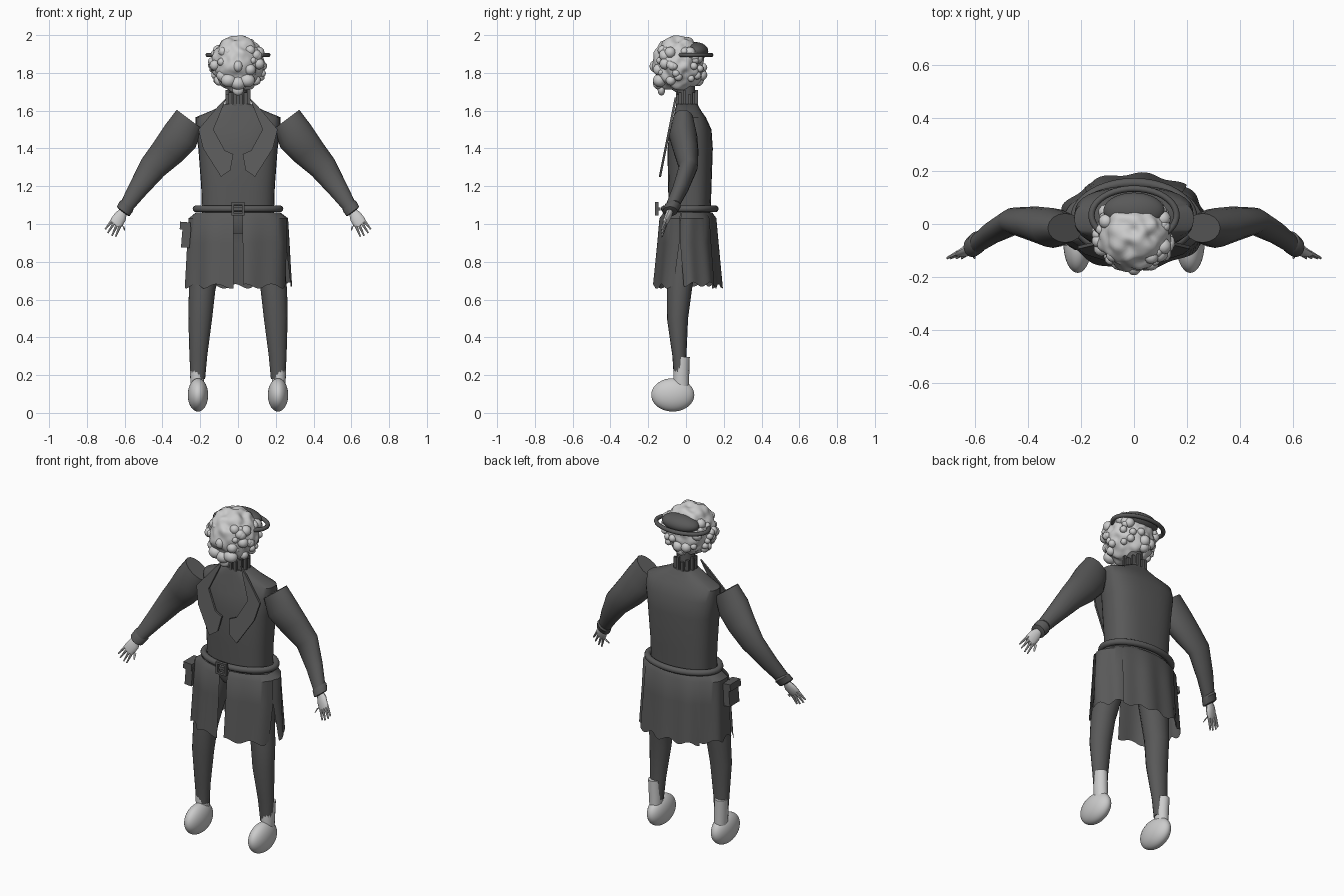
import bpy, bmesh, math, random
from mathutils import Vector, Matrix, noise

if "Cube" in bpy.data.objects:
    bpy.data.objects.remove(bpy.data.objects["Cube"])
random.seed(4)


def material(name, v):
    m = bpy.data.materials.new(name)
    m.use_nodes = True
    m.diffuse_color = (v, v, v, 1)
    m.node_tree.nodes["Principled BSDF"].inputs["Base Color"].default_value = (v, v, v, 1)
    return m


DARK = material("dark grey cloth", 0.1)
LIGHT = material("light grey", 0.6)


def finish(name, bm, mat, fix=True, angle=40):
    if fix:
        bmesh.ops.recalc_face_normals(bm, faces=bm.faces)
    me = bpy.data.meshes.new(name)
    bm.to_mesh(me)
    bm.free()
    me.materials.append(mat)
    ob = bpy.data.objects.new(name, me)
    bpy.context.scene.collection.objects.link(ob)
    bpy.ops.object.select_all(action="DESELECT")
    ob.select_set(True)
    bpy.context.view_layer.objects.active = ob
    bpy.ops.object.shade_smooth_by_angle(angle=math.radians(angle))
    return ob


def loft(name, sections, mat, u=(1, 0, 0), v=(0, 1, 0), n=24, power=1.0, angle=40):
    """Capped skin over oval sections: (x, y, z, half width along u, half depth along v)."""
    bm, rings = bmesh.new(), []
    u, v = Vector(u).normalized(), Vector(v).normalized()
    for x, y, z, a, b in sections:
        ring = []
        for i in range(n):
            c, s = math.cos(math.tau * i / n), math.sin(math.tau * i / n)
            c, s = (math.copysign(abs(k) ** power, k) for k in (c, s))
            ring.append(bm.verts.new(Vector((x, y, z)) + u * a * c + v * b * s))
        rings.append(ring)
    for r, q in zip(rings, rings[1:]):
        for i in range(n):
            bm.faces.new((r[i], r[(i + 1) % n], q[(i + 1) % n], q[i]))
    bm.faces.new(rings[0])
    bm.faces.new(rings[-1])
    return finish(name, bm, mat, angle=angle)


def add_ball(bm, loc, size, sub=3):
    mat = Matrix.Translation(loc) @ Matrix.Diagonal((*size, 1))
    return bmesh.ops.create_icosphere(bm, subdivisions=sub, radius=1, matrix=mat)["verts"]


def ball(name, loc, size, mat):
    bm = bmesh.new()
    add_ball(bm, loc, size, 4)
    return finish(name, bm, mat)


def ring(name, loc, rx, ry, tube, mat, n=40, m=10):
    bm = bmesh.new()
    vs = []
    for i in range(n):
        t = math.tau * i / n
        for j in range(m):
            p = math.tau * j / m
            k = tube * math.cos(p)
            vs.append(bm.verts.new((loc[0] + (rx + k) * math.cos(t), loc[1] + (ry + k) * math.sin(t),
                                    loc[2] + tube * math.sin(p))))
    for i in range(n):
        for j in range(m):
            a, b, k = i * m, (i + 1) % n * m, (j + 1) % m
            bm.faces.new((vs[a + j], vs[b + j], vs[b + k], vs[a + k]))
    return finish(name, bm, mat)


def box(name, loc, size, mat, rot=0):
    bm = bmesh.new()
    bmesh.ops.create_cube(bm, size=1, matrix=Matrix.Translation(loc) @ Matrix.Rotation(rot, 4, "Y")
                          @ Matrix.Diagonal((*size, 1)))
    return finish(name, bm, mat)


def skirt_panel(name, t0, t1, hem, grow=1.0, waves=9, n=18, taper=0.0):
    """Curved cloth strip; angles run from the front towards the left side."""
    rows = [(1.06, 0.232, 0.13), (1.03, 0.27, 0.15), (0.9, 0.275, 0.16), (hem, 0.285, 0.18)]
    bm, grid = bmesh.new(), []
    for k, (z, rx, ry) in enumerate(rows):
        line = []
        for i in range(n + 1):
            f = i / n
            t = t0 + (t1 - t0) * f
            if k == 3:
                t += taper * (1 - f if taper * t0 > 0 and t0 > 1.2 else f)
            w = grow * (1 + 0.012 * k * math.sin(waves * t))
            x = rx * w * math.sin(t)
            if abs(t) < 0.3:
                x = math.copysign(max(abs(x), 0.025), x)
            line.append(bm.verts.new((x, 0.01 - ry * w * math.cos(t),
                                      z + (0.012 * math.sin(waves * 1.3 * t) if k == 3 else 0))))
        grid.append(line)
    for top, low in zip(grid, grid[1:]):
        for i in range(n):
            bm.faces.new((low[i], low[i + 1], top[i + 1], top[i]))
    return finish(name, bm, DARK, fix=False)


# Head: lumpy skull with curls around the sides, back and jaw
bm = bmesh.new()
for v in add_ball(bm, (0, -0.04, 1.85), (0.14, 0.135, 0.145), 5):
    d = v.co - Vector((0, -0.04, 1.85))
    v.co += d * 0.12 * noise.noise(v.co * 22)
for i in range(60):
    t, z = random.uniform(-2.7, 2.7), random.uniform(-0.75, 0.6)
    r = math.sqrt(1 - z * z)
    size = random.uniform(0.018, 0.032)
    add_ball(bm, (0.138 * r * math.sin(t), -0.035 + 0.128 * r * math.cos(t), 1.845 + 0.135 * z),
             [size] * 3, 2)
for x in (-0.05, 0, 0.05):
    add_ball(bm, (x, -0.14, 1.745 + abs(x) * 0.3), (0.04, 0.035, 0.035))
add_ball(bm, (0, -0.168, 1.835), (0.025, 0.025, 0.03))
add_ball(bm, (0, -0.13, 1.71), (0.03, 0.02, 0.03))
finish("curly_head", bm, LIGHT, angle=60)

# Cap and its brim ring
ball("cap", (0, 0.05, 1.915), (0.115, 0.068, 0.048), DARK)
ring("cap_brim", (0, 0.033, 1.895), 0.16, 0.1, 0.012, DARK)

# Torso and neck
loft("torso", [(0, 0.02, 1.04, 0.19, 0.11), (0, 0.02, 1.2, 0.195, 0.115), (0, 0.022, 1.4, 0.21, 0.12),
               (0, 0.025, 1.5, 0.225, 0.11), (0, 0.02, 1.565, 0.225, 0.085), (0, 0.01, 1.6, 0.14, 0.07),
               (0, 0.005, 1.635, 0.07, 0.055)], DARK, power=0.75, n=32)
loft("neck", [(0, 0.005, 1.58, 0.05, 0.048), (0, 0, 1.76, 0.045, 0.045)], DARK)
for i in range(12):
    t = math.tau * (i + 0.5) / 12
    box("collar_pleat", (0.058 * math.sin(t), 0.005 - 0.052 * math.cos(t), 1.63 + 0.012 * (i % 3)),
        (0.018, 0.014, 0.11), DARK)

# Belt and buckle
ring("belt", (0, 0.02, 1.08), 0.222, 0.135, 0.018, DARK)
for s in (-1, 1):
    box("buckle_side", (s * 0.028, -0.155, 1.08), (0.014, 0.018, 0.072), DARK)
    box("buckle_bar", (0, -0.155, 1.08 + s * 0.03), (0.07, 0.018, 0.012), DARK)
box("buckle_prong", (0, -0.145, 1.08), (0.06, 0.02, 0.016), DARK)

# Coat skirt and hips
loft("hips", [(0, 0, 0.95, 0.1, 0.07), (0, 0.01, 1.0, 0.2, 0.1), (0, 0.02, 1.05, 0.2, 0.11)], DARK)
skirt_panel("back_skirt", 2.4, math.tau - 2.4, 0.67, 1.0, 11, 30)
skirt_panel("left_front_skirt", 0.09, 1.28, 0.67, taper=-0.15)
skirt_panel("right_front_skirt", -1.28, -0.09, 0.67)
skirt_panel("left_side_skirt", 1.3, 2.5, 0.68, 0.97, taper=0.15)
skirt_panel("right_side_skirt", -2.5, -1.3, 0.68, 0.97)

# Hip pouch on the right side
box("pouch", (-0.275, -0.03, 0.93), (0.045, 0.09, 0.11), DARK, 0.08)
box("pouch_flap", (-0.28, -0.03, 0.99), (0.055, 0.1, 0.04), DARK, 0.08)

for s, side in ((1, "left"), (-1, "right")):
    # Coat lapel
    bm = bmesh.new()
    outline = [(0.04, 1.285), (0.025, 1.37), (0.07, 1.39), (0.13, 1.5), (0.06, 1.67), (0.1, 1.63),
               (0.21, 1.5), (0.185, 1.4), (0.09, 1.25)]
    face = bm.faces.new([bm.verts.new((s * x, -0.06 - (1.67 - z) * 0.2, z)) for x, z in outline])
    ext = bmesh.ops.extrude_face_region(bm, geom=[face])["geom"]
    for v in ext:
        if isinstance(v, bmesh.types.BMVert):
            v.co.y += 0.012
    finish(side + "_lapel", bm, DARK)

    # Sleeve and cuff
    u = (s * 0.8, 0, 0.6)
    loft(side + "_sleeve", [(s * 0.258, -0.015, 1.555, 0.083, 0.055), (s * 0.305, -0.015, 1.465, 0.1, 0.075),
                            (s * 0.37, 0, 1.385, 0.09, 0.066), (s * 0.45, 0.012, 1.3, 0.074, 0.05),
                            (s * 0.53, -0.03, 1.185, 0.053, 0.043), (s * 0.6, -0.08, 1.08, 0.035, 0.035)],
         DARK, u, n=16)
    loft(side + "_cuff", [(s * 0.583, -0.066, 1.105, 0.036, 0.035), (s * 0.59, -0.07, 1.095, 0.044, 0.043),
                          (s * 0.608, -0.085, 1.067, 0.042, 0.04), (s * 0.61, -0.087, 1.063, 0.03, 0.03)],
         DARK, u, n=16)

    # Hand with five fingers
    loft(side + "_hand", [(s * 0.605, -0.085, 1.07, 0.02, 0.018), (s * 0.622, -0.095, 1.04, 0.034, 0.018),
                          (s * 0.643, -0.11, 1.008, 0.036, 0.014), (s * 0.65, -0.114, 0.998, 0.03, 0.01)],
         LIGHT, u, n=12)
    for k, (x, z) in enumerate([(0.6, 0.965), (0.648, 0.932), (0.668, 0.937), (0.69, 0.952), (0.703, 0.972)]):
        base = (s * (0.608 + 0.014 * k), -0.108, 0.99 + 0.008 * k)
        loft(side + "_finger", [(*base, 0.009, 0.009), (s * x, -0.128, z, 0.004, 0.005)], LIGHT, u, n=8)

    # Trouser leg, sock and rounded shoe
    loft(side + "_trouser_leg", [(s * 0.12, 0, 1.02, 0.1, 0.09), (s * 0.155, -0.02, 0.85, 0.085, 0.08),
                                 (s * 0.19, -0.035, 0.65, 0.07, 0.066), (s * 0.2, -0.045, 0.5, 0.063, 0.056),
                                 (s * 0.21, -0.035, 0.3, 0.047, 0.037), (s * 0.212, -0.03, 0.18, 0.038, 0.034)],
         DARK, n=16)
    loft(side + "_sock", [(s * 0.215, -0.025, 0.13, 0.034, 0.042), (s * 0.216, -0.025, 0.2, 0.038, 0.042),
                          (s * 0.22, -0.02, 0.295, 0.036, 0.04)], LIGHT, n=16)
    ball(side + "_shoe", (s * 0.212, -0.07, 0.095), (0.054, 0.114, 0.088), LIGHT)
